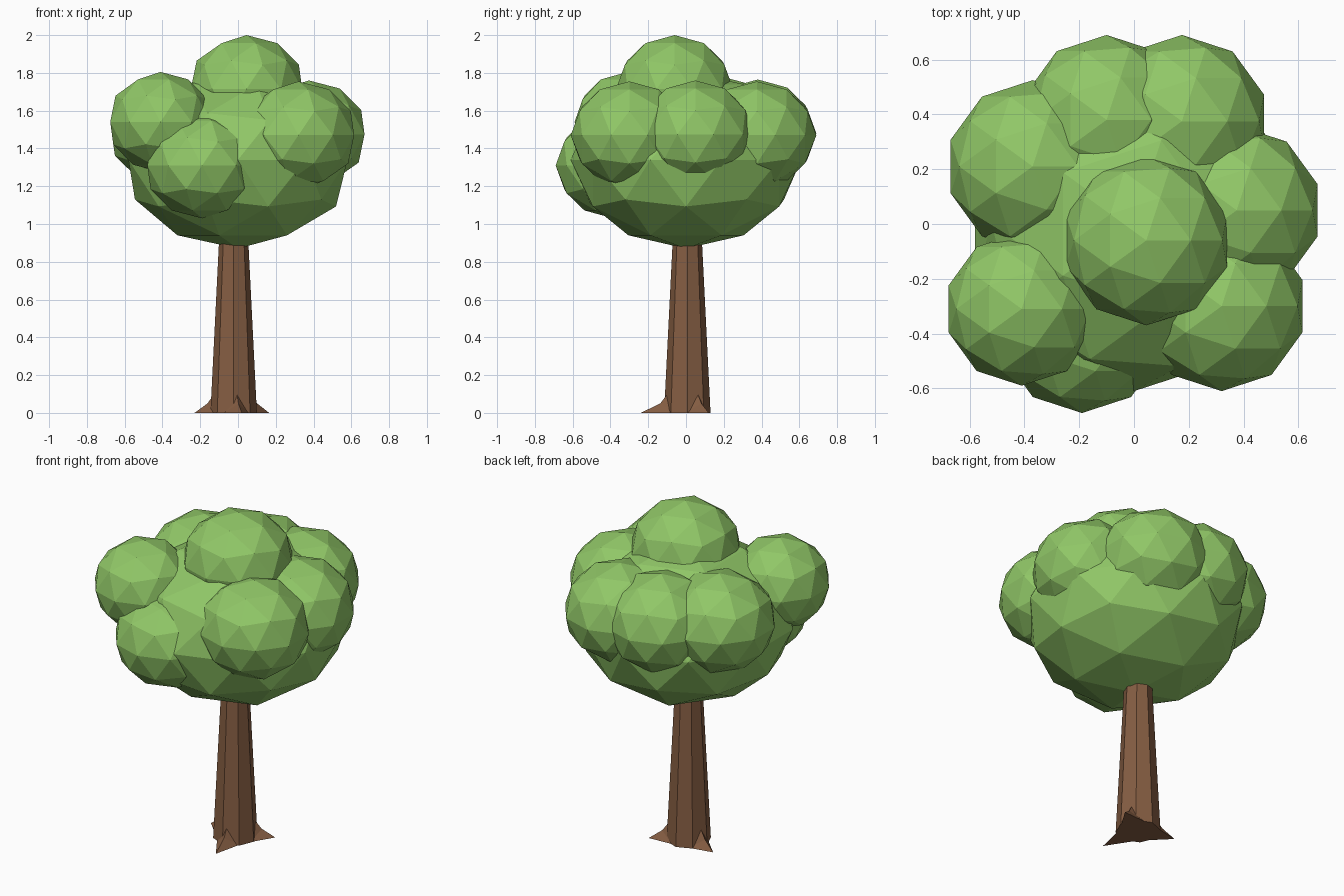
import bpy, bmesh
from math import cos, sin, tau
from mathutils import Vector

cube = bpy.data.objects.get("Cube")
if cube:
    bpy.data.objects.remove(cube, do_unlink=True)


def material(name, color):
    mat = bpy.data.materials.new(name)
    mat.use_nodes = True
    mat.diffuse_color = (*color, 1)
    bsdf = next(n for n in mat.node_tree.nodes if n.type == 'BSDF_PRINCIPLED')
    bsdf.inputs["Base Color"].default_value = (*color, 1)
    bsdf.inputs["Roughness"].default_value = 0.9
    return mat


leaf = material("leaf_green", (0.28, 0.57, 0.135))
bark = material("bark_brown", (0.235, 0.11, 0.055))


def add_object(name, bm, mat):
    bmesh.ops.recalc_face_normals(bm, faces=bm.faces)
    mesh = bpy.data.meshes.new(name)
    bm.to_mesh(mesh)
    bm.free()
    mesh.materials.append(mat)
    obj = bpy.data.objects.new(name, mesh)
    bpy.context.collection.objects.link(obj)
    return obj


def foliage(name, center, radius, height):
    """Faceted, slightly flattened leaf ball; height is its vertical radius."""
    bm = bmesh.new()
    bmesh.ops.create_icosphere(bm, subdivisions=2, radius=1)
    bmesh.ops.scale(bm, vec=(radius, radius, height), verts=bm.verts)
    bmesh.ops.translate(bm, vec=center, verts=bm.verts)
    add_object(name, bm, leaf)


# Canopy: one wide core with clumps around it and one on top
foliage("canopy_core", (0, 0, 1.34), 0.61, 0.47)
clumps = {
    "canopy_top": ((0.045, -0.06, 1.715), 0.31, 0.285),
    "clump_front_right": ((-0.41, -0.31, 1.54), 0.28, 0.265),
    "clump_front": ((-0.19, -0.385, 1.31), 0.305, 0.28),
    "clump_front_left": ((0.32, -0.3, 1.47), 0.31, 0.285),
    "clump_left": ((0.375, 0.05, 1.475), 0.31, 0.285),
    "clump_back_left": ((0.175, 0.375, 1.47), 0.315, 0.285),
    "clump_back": ((-0.1, 0.38, 1.48), 0.31, 0.285),
    "clump_back_right": ((-0.37, 0.21, 1.49), 0.315, 0.285),
}
for name, (center, radius, height) in clumps.items():
    foliage(name, center, radius, height)

# Trunk: tapered octagon running up into the canopy
axis = Vector((-0.023, 0.007, 0))
base_radius, top_radius, top_z = 0.123, 0.074, 0.98
bm = bmesh.new()
rings = []
for radius, z in ((base_radius, 0), (top_radius, top_z)):
    rings.append([bm.verts.new(axis + Vector((radius * cos(i * tau / 8), radius * sin(i * tau / 8), z)))
                  for i in range(8)])
low, high = rings
for i in range(8):
    j = (i + 1) % 8
    bm.faces.new((low[i], low[j], high[j], high[i]))
bm.faces.new(low)
bm.faces.new(high)
add_object("trunk", bm, bark)

# Roots: small wedges from the trunk out to a point on the ground
for name, tip in (("root_front", (0.02, -0.24, 0)),
                  ("root_left", (0.165, 0.12, 0)),
                  ("root_right", (-0.23, 0.07, 0))):
    tip = Vector(tip)
    out = (tip - axis).normalized()
    side = Vector((-out.y, out.x, 0)) * 0.068
    foot = axis + out * 0.09
    bm = bmesh.new()
    a, b, peak, point, ridge = [bm.verts.new(p) for p in (
        foot + side, foot - side, axis + out * 0.1 + Vector((0, 0, 0.11)), tip,
        axis + out * 0.145 + Vector((0, 0, 0.05)))]
    for face in ((a, b, point), (a, peak, b), (a, ridge, peak), (b, peak, ridge),
                 (a, point, ridge), (b, ridge, point)):
        bm.faces.new(face)
    add_object(name, bm, bark)
